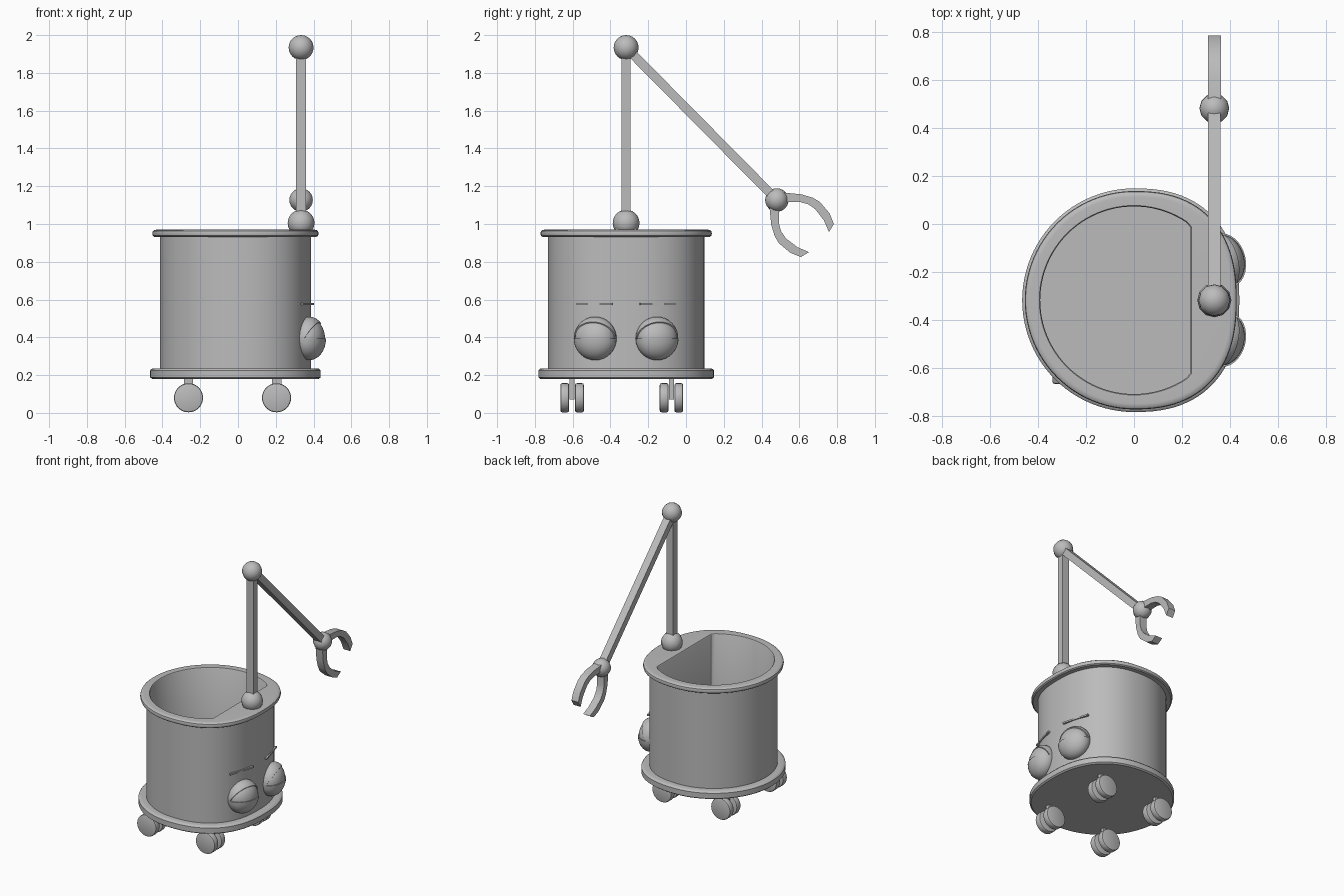
import bpy, bmesh, math
from mathutils import Vector, Matrix

if "Cube" in bpy.data.objects:
    bpy.data.objects.remove(bpy.data.objects["Cube"])

CY = -0.317          # centre of the bin in y
N = 96               # segments round the bin

grey = bpy.data.materials.new("light grey")
grey.diffuse_color = (0.5, 0.5, 0.5, 1)
grey.use_nodes = True
grey.node_tree.nodes["Principled BSDF"].inputs["Base Color"].default_value = grey.diffuse_color


def finish(name, bm, matrix=None):
    me = bpy.data.meshes.new(name)
    bm.to_mesh(me)
    bm.free()
    ob = bpy.data.objects.new(name, me)
    bpy.context.collection.objects.link(ob)
    if matrix:
        me.transform(matrix)
    me.materials.append(grey)
    return ob


def outline(r, z):
    """Round at the back, slightly squared-off on the face side (+x)."""
    pts = []
    for i in range(N):
        t = 2 * math.pi * i / N
        c, s = math.cos(t), math.sin(t)
        if c > 0:
            e = 2 / 2.4
            x, y = (r - 0.027) * c ** e, r * math.copysign(abs(s) ** e, s)
        else:
            x, y = r * c, r * s
        pts.append((x, CY + y, z))
    return pts


def cavity(r, z, cut=0.235):
    """Circle cut by a straight wall on the face side."""
    pts = []
    for i in range(N):
        t = 2 * math.pi * i / N
        x, y = r * math.cos(t), r * math.sin(t)
        if x > cut:
            lim = math.sqrt(r * r - cut * cut)
            x, y = cut, y * min(1, lim / max(abs(y), 1e-6)) * 0.98
        pts.append((x, CY + y, z))
    return pts


def loft(name, rings, cap_start=False, cap_end=False):
    bm = bmesh.new()
    vs = [[bm.verts.new(p) for p in ring] for ring in rings]
    for a, b in zip(vs, vs[1:]):
        for j in range(N):
            k = (j + 1) % N
            bm.faces.new((a[j], a[k], b[k], b[j]))
    if cap_start:
        bm.faces.new(vs[0][::-1])
    if cap_end:
        bm.faces.new(vs[-1])
    return finish(name, bm)


def ball(name, loc, r, seg=12):
    bm = bmesh.new()
    bmesh.ops.create_uvsphere(bm, u_segments=seg, v_segments=seg, radius=r)
    return finish(name, bm, Matrix.Translation(loc))


def bar(name, a, b, wx, wy):
    """Square bar from point a to point b."""
    a, b = Vector(a), Vector(b)
    d = b - a
    bm = bmesh.new()
    bmesh.ops.create_cube(bm, size=1)
    z = d.normalized()
    x = Vector((1, 0, 0)) if abs(z.x) < 0.1 else Vector((0, 0, 1))
    y = z.cross(x)
    rot = Matrix((x, y, z)).transposed().to_4x4()
    return finish(name, bm, Matrix.Translation((a + b) / 2) @ rot
                  @ Matrix.Diagonal((wx, wy, d.length, 1)))


# Bin: skirt, wall, and rim with the storage cavity
loft("base_skirt", [outline(r, z) for r, z in
     ((0.455, 0.18), (0.465, 0.188), (0.465, 0.225), (0.458, 0.233),
      (0.447, 0.236), (0.41, 0.236))], True, True)
loft("bin_wall", [outline(0.414, 0.22), outline(0.414, 0.945)])
loft("rim_and_cavity", [outline(r, z) for r, z in
     ((0.41, 0.932), (0.443, 0.932), (0.451, 0.938), (0.454, 0.95),
      (0.451, 0.962), (0.442, 0.969), (0.43, 0.97))]
     + [cavity(0.394, 0.97, 0.239), cavity(0.39, 0.964), cavity(0.39, 0.25)],
     cap_end=True)

# Casters: twin wheels on a flat stem
for fx, x in (("left", -0.262), ("right", 0.204)):
    for fy, y in (("front", -0.603), ("back", -0.077)):
        bar(f"{fy}_{fx}_caster_stem", (x, y, 0.07), (x, y, 0.185), 0.05, 0.028)
        for k, s in enumerate((-1, 1)):
            bm = bmesh.new()
            bmesh.ops.create_cone(bm, cap_ends=True, segments=32, radius1=0.077,
                                  radius2=0.077, depth=0.046)
            rim = [e for e in bm.edges if abs(e.verts[0].co.z - e.verts[1].co.z) < 1e-5]
            bmesh.ops.bevel(bm, geom=rim, offset=0.009, segments=2, profile=0.5,
                            affect='EDGES')
            finish(f"{fy}_{fx}_caster_wheel_{k + 1}", bm,
                   Matrix.Translation((x, y + s * 0.039, 0.08))
                   @ Matrix.Rotation(math.pi / 2, 4, 'X'))

# Eyes: ball with upper and lower lids, and thin brows
for side, s in (("front", -1), ("back", 1)):
    place = (Matrix.Translation((0.378, CY + s * 0.164, 0.394))
             @ Matrix.Rotation(s * math.radians(14), 4, 'Z')
             @ Matrix.Diagonal((0.75, 1, 1, 1)))
    up = math.radians(50)
    for part, r, n in (("eyeball", 0.108, None), ("lower_lid", 0.115, (0, 0, 1)),
                       ("upper_lid", 0.115, (math.sin(up), 0, -math.cos(up)))):
        bm = bmesh.new()
        bmesh.ops.create_uvsphere(bm, u_segments=32, v_segments=16, radius=r)
        if n:
            geom = bm.verts[:] + bm.edges[:] + bm.faces[:]
            cut = bmesh.ops.bisect_plane(bm, geom=geom, plane_co=(0, 0, 0),
                                         plane_no=n, clear_outer=True)
            edges = [g for g in cut["geom_cut"] if isinstance(g, bmesh.types.BMEdge)]
            bmesh.ops.edgeloop_fill(bm, edges=edges)
            bmesh.ops.recalc_face_normals(bm, faces=bm.faces)
        finish(f"{side}_{part}", bm, place)
    bar(f"{side}_brow", (0.34, CY + s * 0.26, 0.577), (0.395, CY + s * 0.073, 0.577),
        0.012, 0.014)

# Arm: two bars with ball joints
AX = 0.334
shoulder, elbow, wrist = (AX, CY, 1.005), (AX, CY, 1.934), (AX, 0.481, 1.127)
ball("shoulder_joint", shoulder, 0.071)
ball("elbow_joint", elbow, 0.066)
ball("wrist_joint", wrist, 0.062)
bar("upper_arm", shoulder, elbow, 0.053, 0.048)
bar("forearm", elbow, wrist, 0.053, 0.048)

# Claw: one finger outline, mirrored across the forearm axis
finger = [(0.03, 0.04), (0.13, 0.03), (0.19, 0.012), (0.228, -0.01), (0.28, -0.072),
          (0.302, -0.127), (0.276, -0.17), (0.249, -0.108), (0.203, -0.048),
          (0.165, -0.022), (0.12, -0.01), (0.03, -0.012)]
for name, pts in (("upper_claw", finger), ("lower_claw", [(-b, -a) for a, b in finger])):
    bm = bmesh.new()
    f = bm.faces.new([bm.verts.new((AX - 0.027, wrist[1] + a, wrist[2] + b))
                      for a, b in pts])
    ext = bmesh.ops.extrude_face_region(bm, geom=[f], use_keep_orig=True)
    bmesh.ops.translate(bm, vec=(0.054, 0, 0),
                        verts=[v for v in ext["geom"] if isinstance(v, bmesh.types.BMVert)])
    bmesh.ops.recalc_face_normals(bm, faces=bm.faces)
    finish(name, bm)

# Smooth shading with sharp edges kept
for ob in bpy.context.collection.objects:
    ob.select_set(True)
    bpy.context.view_layer.objects.active = ob
bpy.ops.object.shade_smooth_by_angle(angle=math.radians(35))
